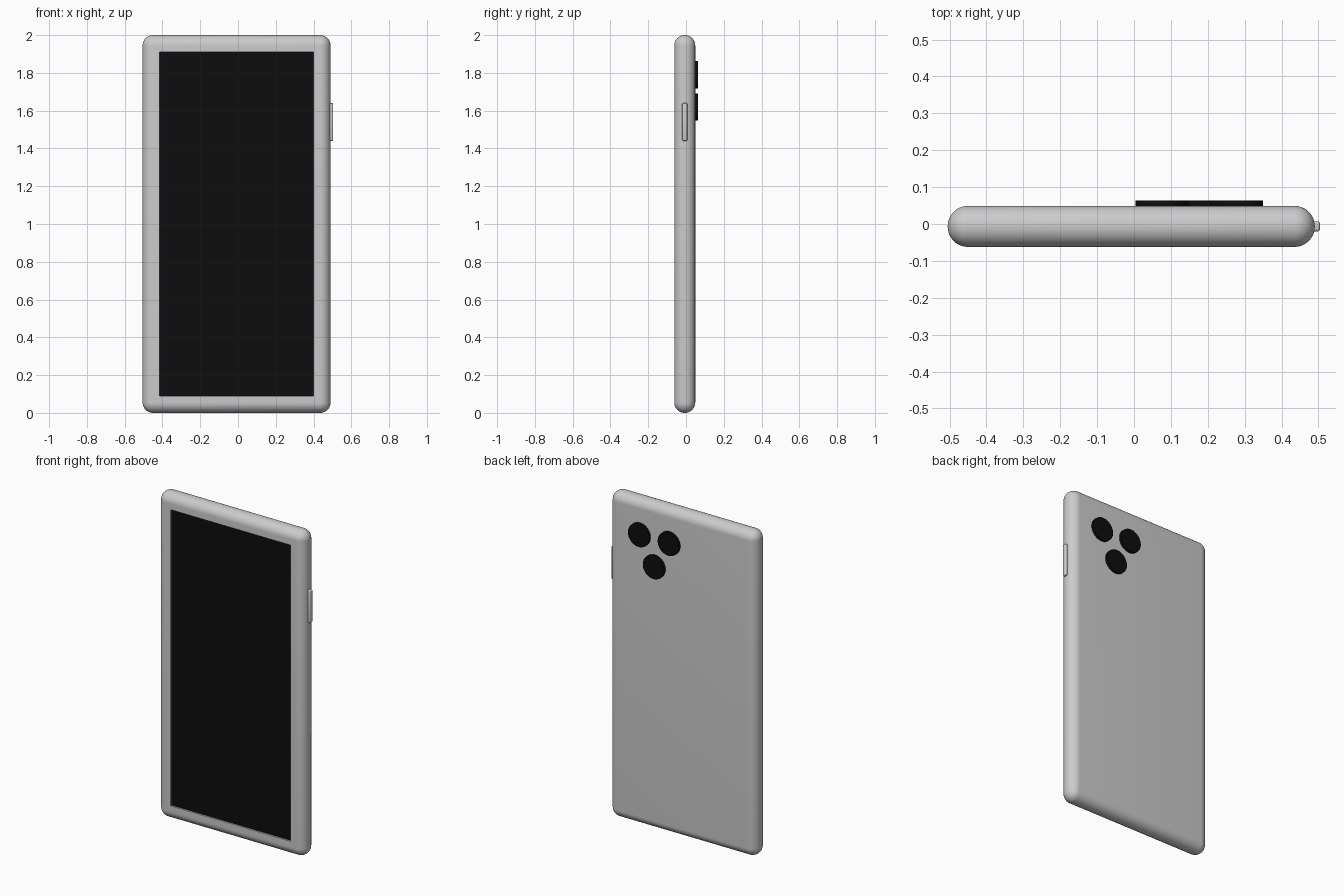
import bpy, bmesh
from mathutils import Matrix, Vector

if "Cube" in bpy.data.objects:
    bpy.data.objects.remove(bpy.data.objects["Cube"])

BODY_X, BODY_Y = -0.0075, -0.0065      # centre of the slab
HALF_W, HALF_T = 0.4975, 0.0555        # half width, half thickness

black = bpy.data.materials.new("black_glass")
black.diffuse_color = (0.004, 0.004, 0.004, 1)
black.use_nodes = True
black.node_tree.nodes["Principled BSDF"].inputs["Base Color"].default_value = black.diffuse_color


def finish(bm, name, angle=0.6):
    """Turn a bmesh into a named object with smooth shading by angle."""
    bmesh.ops.recalc_face_normals(bm, faces=bm.faces)
    mesh = bpy.data.meshes.new(name)
    bm.to_mesh(mesh)
    bm.free()
    obj = bpy.data.objects.new(name, mesh)
    bpy.context.collection.objects.link(obj)
    bpy.ops.object.select_all(action='DESELECT')
    obj.select_set(True)
    bpy.context.view_layer.objects.active = obj
    bpy.ops.object.shade_smooth_by_angle(angle=angle)
    return obj


def rounded_box(centre, size, radius, segments):
    bm = bmesh.new()
    m = Matrix.Translation(centre) @ Matrix.Diagonal((*size, 1))
    bmesh.ops.create_cube(bm, size=1, matrix=m)
    bmesh.ops.bevel(bm, geom=bm.edges[:], offset=radius, offset_type='OFFSET',
                    segments=segments, profile=0.5, affect='EDGES')
    return bm


# Body: fully rounded slab with a recessed screen panel on the front
bm = rounded_box((BODY_X, BODY_Y, 1), (2 * HALF_W, 2 * HALF_T, 2), HALF_T - 0.0005, 12)
bm.normal_update()
front = max((f for f in bm.faces if f.normal.y < -0.99), key=lambda f: f.calc_area())
bmesh.ops.inset_region(bm, faces=[front], thickness=0.05)
rim = bmesh.ops.extrude_discrete_faces(bm, faces=[front])["faces"][0]
bmesh.ops.translate(bm, verts=rim.verts, vec=Vector((0, 0.01, 0)))
rim.material_index = 1
body = finish(bm, "body_and_screen")
body.data.materials.append(None)
body.data.materials.append(black)
for p in body.data.polygons:            # black screen face at the recess floor
    inside = abs(p.center.x - BODY_X) < 0.3 and abs(p.center.z - 1) < 0.8
    p.material_index = 1 if inside and p.normal.y < -0.99 else 0

# Camera lenses: three discs in a triangle on the back
for i, (x, z) in enumerate([(0.278, 1.79), (0.076, 1.79), (0.177, 1.62)]):
    bm = bmesh.new()
    m = Matrix.Translation((x, 0.052, z)) @ Matrix.Rotation(1.5707963, 4, 'X')
    bmesh.ops.create_cone(bm, cap_ends=True, segments=48, radius1=0.072,
                          radius2=0.072, depth=0.024, matrix=m)
    finish(bm, f"camera_lens_{i + 1}").data.materials.append(black)

# Side button
bm = rounded_box((0.49, BODY_Y, 1.54), (0.028, 0.027, 0.2), 0.006, 3)
finish(bm, "side_button")
